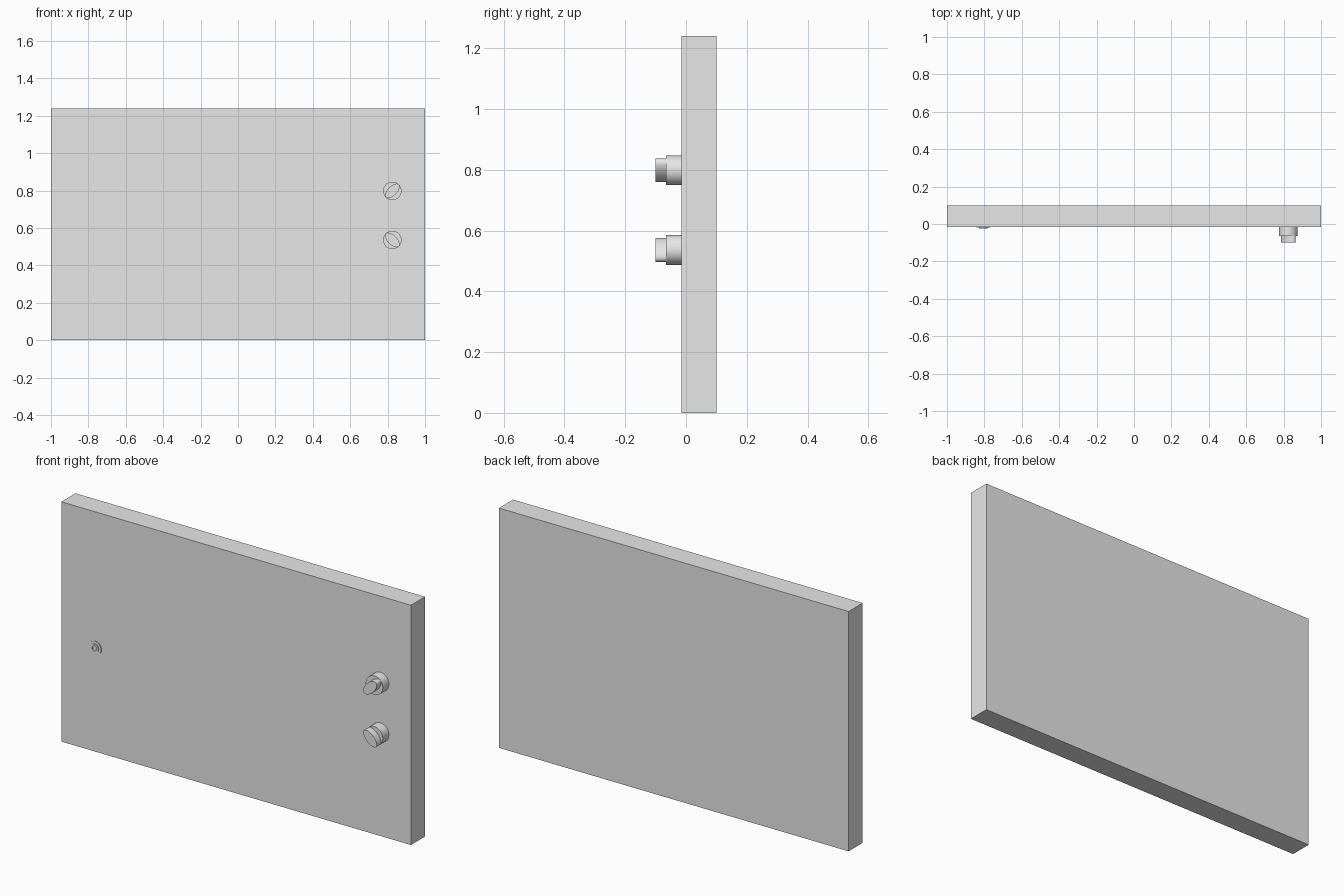
import bpy
import math
from mathutils import Matrix

cube = bpy.data.objects.get("Cube")
if cube:
    bpy.data.objects.remove(cube, do_unlink=True)

GREY = (0.8, 0.8, 0.8, 1.0)
grey = bpy.data.materials.new("light grey")
grey.use_nodes = True
grey.diffuse_color = GREY
grey.node_tree.nodes["Principled BSDF"].inputs["Base Color"].default_value = GREY

FACE_Y = -0.015   # front surface of the panel
HEIGHT = 1.24
KNOB_X = 0.825
KNOB_R = 0.049


def finish(name, smooth=True):
    obj = bpy.context.object
    obj.name = name
    obj.data.name = name
    obj.data.materials.clear()
    obj.data.materials.append(grey)
    if smooth:
        bpy.ops.object.shade_smooth_by_angle(angle=math.radians(35))
    return obj


def forward_cylinder(name, x, z, y_back, y_front, half_long, half_wide, turn=0):
    """Elliptic cylinder whose axis runs along y, turned about that axis."""
    bpy.ops.mesh.primitive_cylinder_add(vertices=48, radius=1, depth=1)
    obj = bpy.context.object
    size = Matrix.Diagonal((half_long, half_wide, y_back - y_front, 1))
    lay = Matrix.Rotation(math.radians(90), 4, 'X')
    spin = Matrix.Rotation(math.radians(-turn), 4, 'Y')
    move = Matrix.Translation((x, (y_back + y_front) / 2, z))
    obj.data.transform(move @ spin @ lay @ size)
    return finish(name)


# Flat rectangular panel
bpy.ops.mesh.primitive_cube_add(size=1)
panel = bpy.context.object
panel.data.transform(Matrix.Translation((0, (0.1 + FACE_Y) / 2, HEIGHT / 2))
                     @ Matrix.Diagonal((2, 0.1 - FACE_Y, HEIGHT, 1)))
finish("panel", smooth=False)

# Two knobs: round base with an oval grip turned to opposite diagonals
for place, z, turn in (("upper", 0.798, 45), ("lower", 0.536, -45)):
    forward_cylinder(place + "_knob_base", KNOB_X, z, FACE_Y, -0.065, KNOB_R, KNOB_R)
    forward_cylinder(place + "_knob_grip", KNOB_X, z, -0.065, -0.1, KNOB_R, 0.025, turn)

# Socket: stepped ring turned from a (radius, height) profile
profile = [(0.036, 0), (0.036, 0.004), (0.023, 0.004), (0.023, 0.008),
           (0.013, 0.008), (0.013, 0.001), (0, 0.001)]
SIDES = 32
verts, faces = [], []
for r, h in profile[:-1]:
    for i in range(SIDES):
        a = 2 * math.pi * i / SIDES
        verts.append((-0.806 + r * math.cos(a), FACE_Y - h, 0.536 + r * math.sin(a)))
for k in range(len(profile) - 2):
    for i in range(SIDES):
        j = (i + 1) % SIDES
        a, b = k * SIDES, (k + 1) * SIDES
        faces.append((a + i, a + j, b + j, b + i))
faces.append(tuple(range(len(verts) - SIDES, len(verts))))
mesh = bpy.data.meshes.new("socket_ring")
mesh.from_pydata(verts, [], faces)
mesh.update()
socket = bpy.data.objects.new("socket_ring", mesh)
bpy.context.collection.objects.link(socket)
bpy.ops.object.select_all(action='DESELECT')
socket.select_set(True)
bpy.context.view_layer.objects.active = socket
finish("socket_ring")
